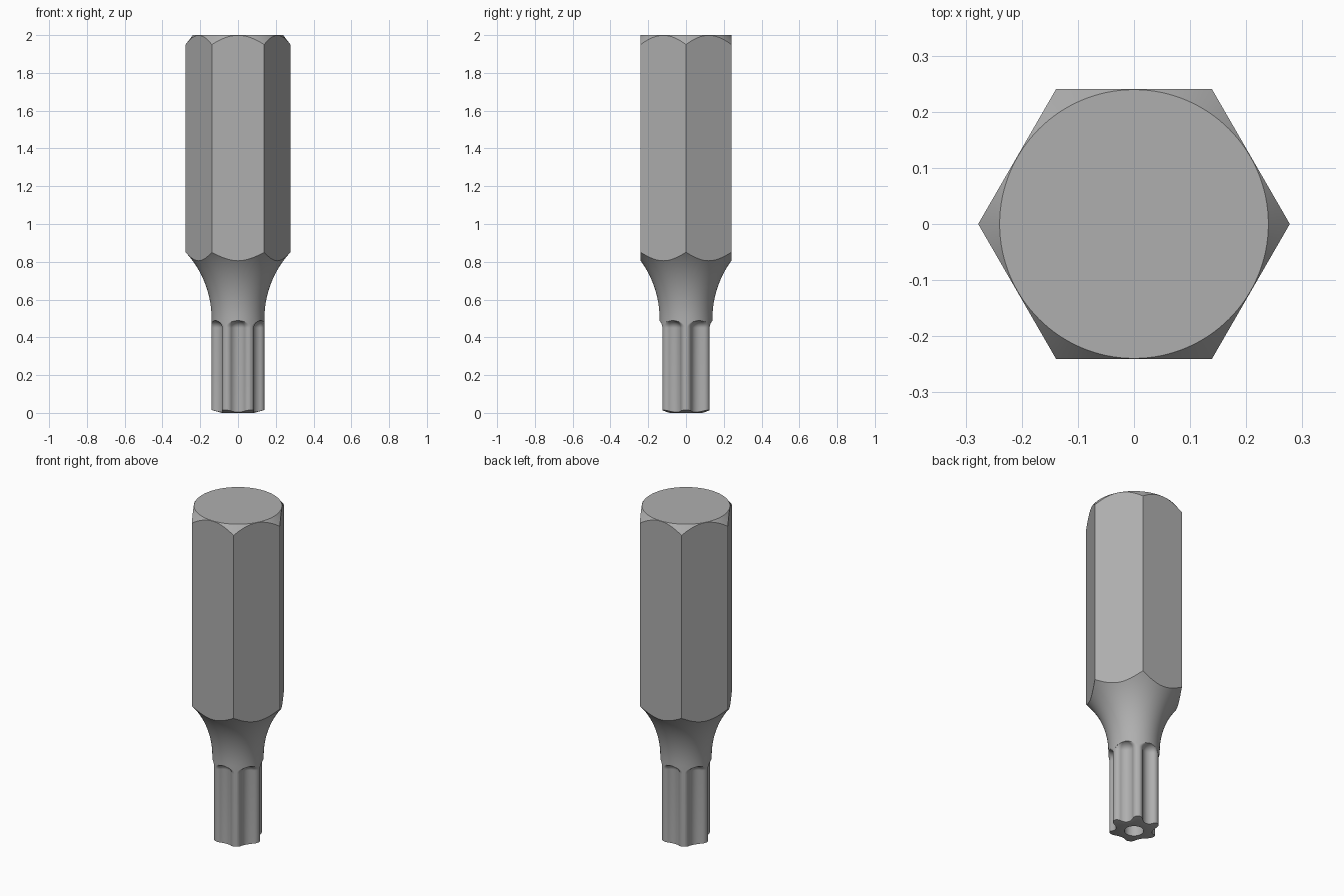
import bpy, bmesh
from math import sin, cos, pi, radians, sqrt, atan2

if "Cube" in bpy.data.objects:
    bpy.data.objects.remove(bpy.data.objects["Cube"])


def loft(name, rings):
    """Skin a list of equal-length point rings and cap both ends."""
    bm = bmesh.new()
    rows = [[bm.verts.new(p) for p in ring] for ring in rings]
    n = len(rows[0])
    for a, b in zip(rows, rows[1:]):
        for i in range(n):
            j = (i + 1) % n
            bm.faces.new((a[i], a[j], b[j], b[i]))
    bm.faces.new(rows[0][::-1])
    bm.faces.new(rows[-1])
    bmesh.ops.recalc_face_normals(bm, faces=bm.faces)
    mesh = bpy.data.meshes.new(name)
    bm.to_mesh(mesh)
    bm.free()
    ob = bpy.data.objects.new(name, mesh)
    bpy.context.collection.objects.link(ob)
    return ob


def circle(r, z, n):
    return [(r * cos(2 * pi * i / n), r * sin(2 * pi * i / n), z) for i in range(n)]


def boolean(ob, cutter, operation):
    mod = ob.modifiers.new(operation, 'BOOLEAN')
    mod.operation = operation
    mod.solver = 'EXACT'
    mod.object = cutter
    bpy.context.view_layer.objects.active = ob
    bpy.ops.object.modifier_apply(modifier=mod.name)
    bpy.data.objects.remove(cutter)


# Turned body: pin hole, bevelled tip, round shaft, concave neck, wide shank, chamfer
tip_r, neck_r, neck_z = 0.14, 0.515, 0.5
profile = [(0.053, 0.25), (0.053, 0), (0.085, 0), (tip_r, 0.015)]
for i in range(17):
    t = radians(46.4) * i / 16
    profile.append((tip_r + neck_r * (1 - cos(t)), neck_z + neck_r * sin(t)))
profile += [(0.30, 1.92), (0.2395, 2.0)]
bit = loft("driver_bit", [circle(r, z, 120) for r, z in profile])

# Hexagonal shank
hex_r = 0.2405 / cos(pi / 6)
boolean(bit, loft("hex_cutter", [circle(hex_r, -1, 6), circle(hex_r, 3, 6)]), 'INTERSECT')

# Cross-section of one flute between two rounded lobes (u across, v outward)
lobe_r, lobe_c, root = 0.0275, 0.113, 0.10
lu, lv = lobe_c * 0.5, lobe_c * cos(pi / 6)
flute_r = ((lu ** 2 + (lv - root) ** 2 - lobe_r ** 2)
           / (2 * (lobe_r + lv - root)))
fv = root + flute_r
meet = atan2(lv - fv, lu)
half = []
for i in range(1, 11):
    a = -pi / 2 + (meet + pi / 2) * i / 10
    half.append((flute_r * cos(a), fv + flute_r * sin(a)))
for i in range(1, 8):
    a = meet + pi + (radians(62) - meet - pi) * i / 7
    half.append((lu + lobe_r * cos(a), lv + lobe_r * sin(a)))
half.append((0.10, 0.19))
section = [(-u, v) for u, v in reversed(half)] + [(0, root)] + half

# Six flutes with domed upper ends
levels = [(1, -0.1), (1, 0.45)]
for i in range(1, 9):
    s = cos(radians(85) * i / 8)
    levels.append((s, 0.45 + 0.04 * sqrt(1 - s * s)))
for k in range(6):
    f = radians(30 + 60 * k)
    rings = []
    for s, z in levels:
        ring = []
        for u, v in section:
            u, v = u * s, 0.15 + (v - 0.15) * s
            ring.append((v * cos(f) - u * sin(f), v * sin(f) + u * cos(f), z))
        rings.append(ring)
    boolean(bit, loft("flute_cutter", rings), 'DIFFERENCE')

# Dark grey steel
steel = bpy.data.materials.new("dark_steel")
steel.diffuse_color = (0.43, 0.43, 0.43, 1)
steel.use_nodes = True
steel.node_tree.nodes["Principled BSDF"].inputs["Base Color"].default_value = steel.diffuse_color
bit.data.materials.clear()
bit.data.materials.append(steel)

# Smooth turned surfaces, crisp edges
bpy.ops.object.select_all(action='DESELECT')
bit.select_set(True)
bpy.context.view_layer.objects.active = bit
bpy.ops.object.shade_smooth_by_angle(angle=radians(25))
